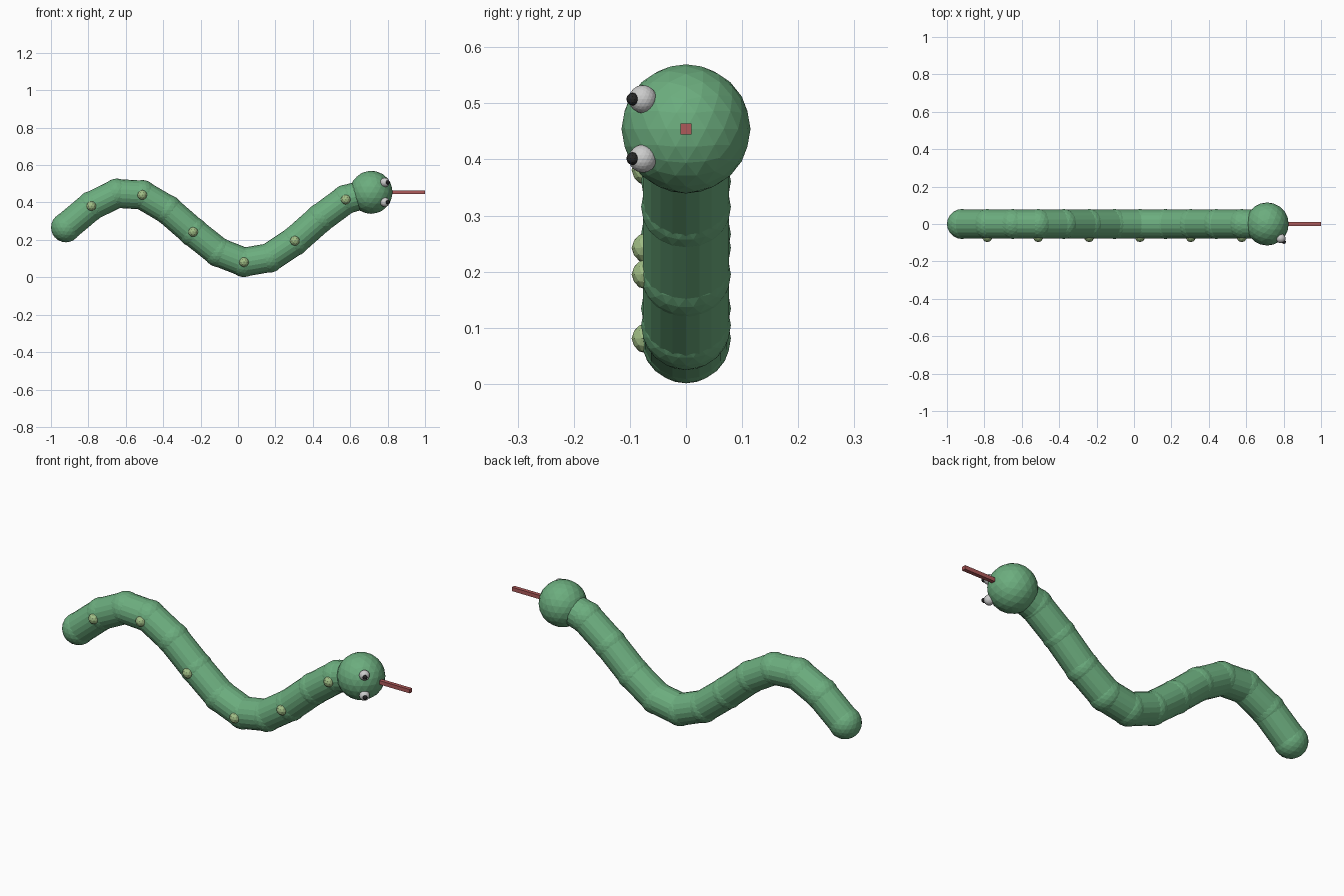
import bpy, math
from mathutils import Vector

if "Cube" in bpy.data.objects:
    bpy.data.objects.remove(bpy.data.objects["Cube"])


def material(name, rgb):
    m = bpy.data.materials.new(name)
    m.diffuse_color = (*rgb, 1)
    m.use_nodes = True
    m.node_tree.nodes["Principled BSDF"].inputs["Base Color"].default_value = m.diffuse_color
    return m


GREEN = material("body_green", (0.15, 0.42, 0.21))
PALE = material("spot_green", (0.36, 0.52, 0.24))
WHITE = material("eye_white", (0.8, 0.8, 0.8))
BLACK = material("pupil_black", (0.02, 0.02, 0.02))
RED = material("tongue_red", (0.42, 0.1, 0.1))


def finish(name, mat):
    o = bpy.context.object
    o.name = name
    o.data.materials.append(mat)
    return o


def ball(name, pos, radius, mat, detail=3):
    bpy.ops.mesh.primitive_ico_sphere_add(subdivisions=detail, radius=radius, location=pos)
    return finish(name, mat)


def tube(name, a, b, radius, mat):
    d = b - a
    bpy.ops.mesh.primitive_cylinder_add(vertices=20, radius=radius, depth=d.length, location=(a + b) / 2)
    o = finish(name, mat)
    o.rotation_euler = d.to_track_quat('Z', 'Y').to_euler()
    return o


# Wavy spine: one and a quarter sine turns
N = 12
spine = [Vector((-0.92 + 0.136 * i, 0, 0.267 + 0.1875 * math.sin(2.5 * math.pi * i / N)))
         for i in range(N + 1)]

# Body: balls at the joints, tubes between them
for i in range(N):
    ball(f"body_joint_{i}", spine[i], 0.08, GREEN)
    tube(f"body_segment_{i}", spine[i], spine[i + 1], 0.077, GREEN)

# Spots on every second joint
for i in range(1, N, 2):
    ball(f"spot_{i}", spine[i] + Vector((0, -0.07, 0)), 0.027, PALE, 2)

# Head, eyes and tongue
head = spine[N]
ball("head", head, 0.115, GREEN)
for side, s in (("upper", 1), ("lower", -1)):
    ball(f"{side}_eye", head + Vector((0.073, -0.077, 0.053 * s)), 0.025, WHITE)
    ball(f"{side}_pupil", head + Vector((0.089, -0.095, 0.053 * s)), 0.0115, BLACK, 2)

bpy.ops.mesh.primitive_cube_add(size=1, location=(0.9, 0, head.z))
tongue = finish("tongue", RED)
tongue.scale = (0.2, 0.02, 0.02)
